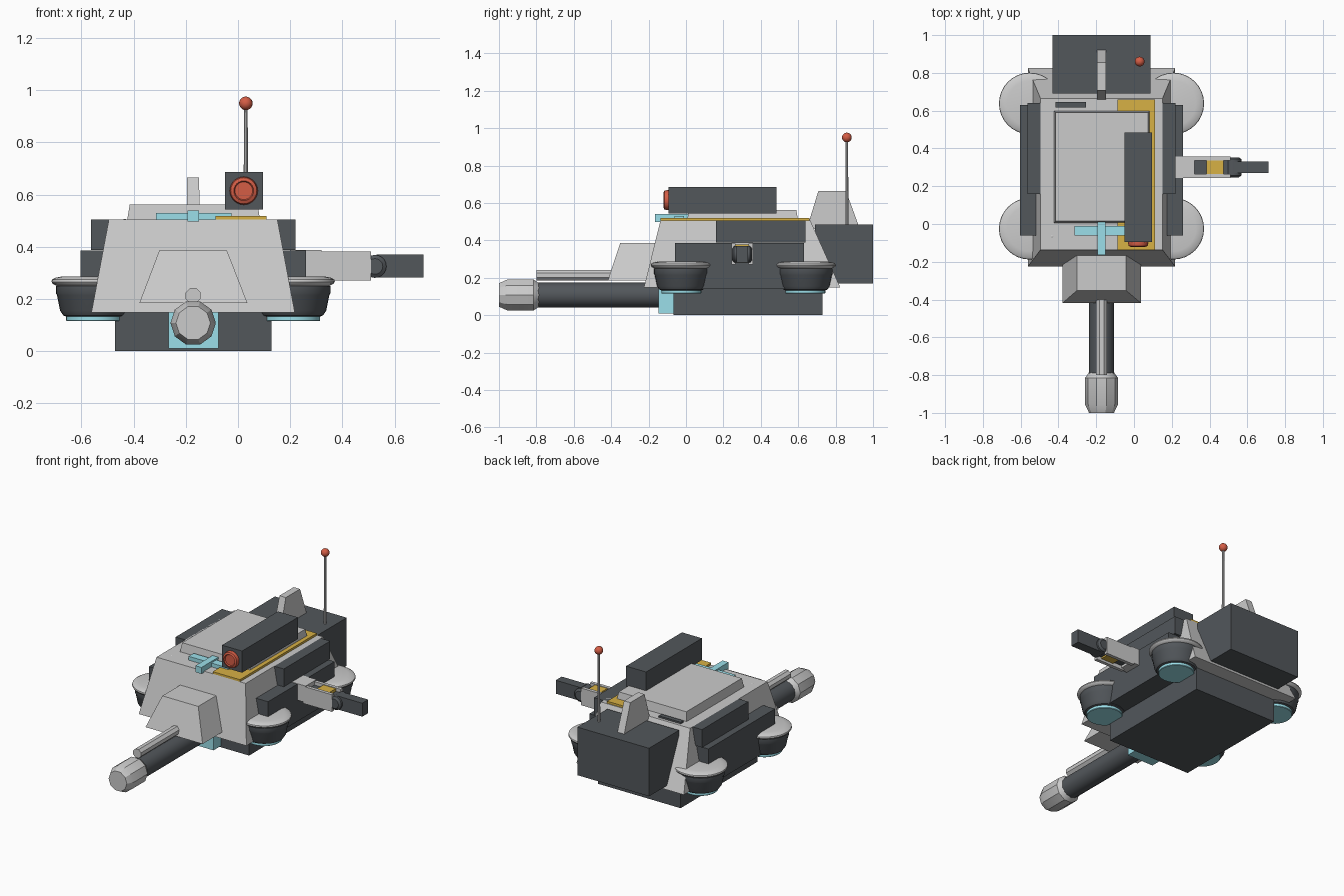
import bpy, bmesh, math
from mathutils import Matrix, Vector

if "Cube" in bpy.data.objects:
    bpy.data.objects.remove(bpy.data.objects["Cube"])

CX = -0.172  # symmetry line of the hull


def mat(name, col):
    m = bpy.data.materials.new(name)
    m.diffuse_color = (*col, 1)
    m.use_nodes = True
    m.node_tree.nodes["Principled BSDF"].inputs["Base Color"].default_value = m.diffuse_color
    return m


DARK = mat("dark_grey", (0.085, 0.095, 0.105))
CYAN = mat("cyan", (0.33, 0.74, 0.82))
GOLD = mat("gold", (0.68, 0.44, 0.06))
RED = mat("red", (0.66, 0.11, 0.06))


def finish(bm, name, m=None, bevel=0, seg=3, angle=25):
    if bevel:
        edges = [e for e in bm.edges if e.calc_face_angle(0) > math.radians(angle)]
        bmesh.ops.bevel(bm, geom=edges, offset=bevel, segments=seg, profile=0.5,
                        affect='EDGES', clamp_overlap=True)
    bmesh.ops.recalc_face_normals(bm, faces=bm.faces)
    me = bpy.data.meshes.new(name)
    bm.to_mesh(me)
    bm.free()
    ob = bpy.data.objects.new(name, me)
    bpy.context.collection.objects.link(ob)
    if m:
        me.materials.append(m)
    return ob


def box(name, x, y, z, m=None, bevel=0, top_x=None, top_y=None, seg=3):
    """Box from ranges, with an optional different rectangle on top."""
    bm = bmesh.new()
    rings = []
    for (xa, xb), (ya, yb), h in ((x, y, z[0]), (top_x or x, top_y or y, z[1])):
        rings.append([bm.verts.new((a, b, h)) for a, b in ((xa, ya), (xb, ya), (xb, yb), (xa, yb))])
    lo, hi = rings
    bm.faces.new(lo[::-1])
    bm.faces.new(hi)
    for i in range(4):
        j = (i + 1) % 4
        bm.faces.new((lo[i], lo[j], hi[j], hi[i]))
    return finish(bm, name, m, bevel, seg)


def lathe(name, origin, profile, n, m=None, axis=(0, 0, 1), turn=0):
    """Closed solid of revolution from (radius, height) points along axis."""
    bm = bmesh.new()
    rings = [[bm.verts.new((r * math.cos(t), r * math.sin(t), h))
              for t in (turn + 2 * math.pi * i / n for i in range(n))] for r, h in profile]
    for a, b in zip(rings, rings[1:]):
        for i in range(n):
            j = (i + 1) % n
            bm.faces.new((a[i], a[j], b[j], b[i]))
    bm.faces.new(rings[0][::-1])
    bm.faces.new(rings[-1])
    rot = Vector((0, 0, 1)).rotation_difference(Vector(axis)).to_matrix().to_4x4()
    bm.transform(Matrix.Translation(origin) @ rot)
    return finish(bm, name, m)


def ball(name, loc, r, m=None):
    bm = bmesh.new()
    bmesh.ops.create_uvsphere(bm, u_segments=16, v_segments=10, radius=r,
                              matrix=Matrix.Translation(loc))
    return finish(bm, name, m)


def sym(half_out, half_in, s):
    return tuple(sorted((CX + s * half_out, CX + s * half_in)))


# hull, underbody and roof
box("hull", (-0.562, 0.218), (-0.225, 0.825), (0.148, 0.505), None, 0.05,
    (-0.495, 0.151), (-0.137, 0.665), 4)
box("underbody", (-0.472, 0.128), (-0.068, 0.73), (0.0, 0.19), DARK, 0.035)
box("roof_hatch", (-0.43, 0.09), (0.0, 0.605), (0.47, 0.563), None, 0.03,
    (-0.415, 0.075), (0.015, 0.59))
box("roof_slot", (-0.415, -0.255), (0.617, 0.647), (0.48, 0.516), DARK, 0.004, seg=1)
box("roof_trim", (-0.087, 0.11), (-0.137, 0.66), (0.503, 0.519), GOLD)
box("cyan_cross_bar", (-0.315, -0.025), (-0.062, -0.01), (0.493, 0.53), CYAN)
box("cyan_long_bar", (-0.193, -0.15), (-0.165, 0.015), (0.498, 0.54), CYAN)
for x in (-0.434, 0.09):
    ball("roof_bolt", (x, -0.065, 0.493), 0.014)

# side lockers, skirts
for s in (-1, 1):
    box("side_locker", sym(0.392, 0.292, s), (0.16, 0.64), (0.388, 0.505), DARK, 0.015)
    box("side_skirt", sym(0.432, 0.28, s), (-0.06, 0.63), (0.14, 0.385), DARK, 0.01)

# hover pods at the four corners
pod_body = [(0.10, 0.13), (0.118, 0.137), (0.13, 0.155), (0.142, 0.215), (0.146, 0.222),
            (0.146, 0.25), (0.13, 0.255)]
pod_brim = [(0.138, 0.248), (0.158, 0.258), (0.163, 0.266), (0.161, 0.274), (0.15, 0.281), (0.12, 0.287)]
for s in (-1, 1):
    for y in (-0.025, 0.638):
        o = (CX + s * 0.38, y, 0)
        lathe("pod_body", o, pod_body, 32, DARK)
        lathe("pod_brim", o, pod_brim, 32)
        lathe("pod_glow", o, [(0.104, 0.115), (0.107, 0.118), (0.107, 0.14)], 32, CYAN)

# main gun
box("gun_mantlet", (-0.378, 0.036), (-0.418, -0.10), (0.185, 0.385), None, 0.035,
    (-0.302, -0.042), (-0.352, -0.15))
box("gun_mount", (-0.266, -0.075), (-0.147, 0.0), (0.01, 0.17), CYAN)
back = (0, -1, 0)
lathe("gun_barrel", (CX, -0.05, 0.108), [(0.067, 0), (0.067, 0.76)], 16, DARK, back)
lathe("gun_muzzle", (CX, -0.785, 0.108),
      [(0.066, 0), (0.087, 0.03), (0.087, 0.17), (0.066, 0.215)], 10, None, back)
lathe("gun_upper_rod", (CX, -0.25, 0.213), [(0.031, 0), (0.031, 0.55)], 8, None, back, math.pi / 8)

# rocket launcher on the roof
box("launcher", (-0.05, 0.095), (-0.094, 0.485), (0.544, 0.686), DARK, 0.018)
lathe("launcher_lens", (0.022, -0.08, 0.615),
      [(0.05, 0), (0.054, 0.02), (0.05, 0.036), (0.038, 0.041), (0.034, 0.034)], 24, RED, back)

# rear pack, fin and antenna
box("rear_pack", (-0.432, 0.088), (0.69, 1.0), (0.17, 0.485), DARK, 0.035)
box("fin", (-0.197, -0.147), (0.645, 0.93), (0.46, 0.665), None, 0.014,
    (-0.195, -0.149), (0.708, 0.855))
lathe("antenna_rod", (0.03, 0.86, 0), [(0.009, 0.46), (0.007, 0.95)], 10)
ball("antenna_tip", (0.03, 0.86, 0.95), 0.026, RED)

# right arm with side gun
box("arm_root", (0.2, 0.32), (0.243, 0.357), (0.28, 0.388), None, 0.008)
for y in ((0.243, 0.265), (0.335, 0.357)):
    box("arm_prong", (0.3, 0.51), y, (0.27, 0.382), None, 0.008)
box("arm_clip", (0.385, 0.475), (0.262, 0.338), (0.285, 0.378), GOLD)
box("arm_core", (0.3, 0.53), (0.265, 0.335), (0.295, 0.36), DARK, 0.008)
lathe("arm_joint", (0.525, 0.247, 0.325), [(0.03, 0), (0.044, 0.01), (0.044, 0.096), (0.03, 0.106)],
      20, DARK, (0, 1, 0))
box("side_gun", (0.53, 0.712), (0.27, 0.332), (0.282, 0.37), DARK, 0.012)

# smooth shading with sharp edges kept
for ob in bpy.data.objects:
    ob.select_set(True)
bpy.context.view_layer.objects.active = bpy.data.objects["hull"]
bpy.ops.object.shade_smooth_by_angle(angle=math.radians(32))
